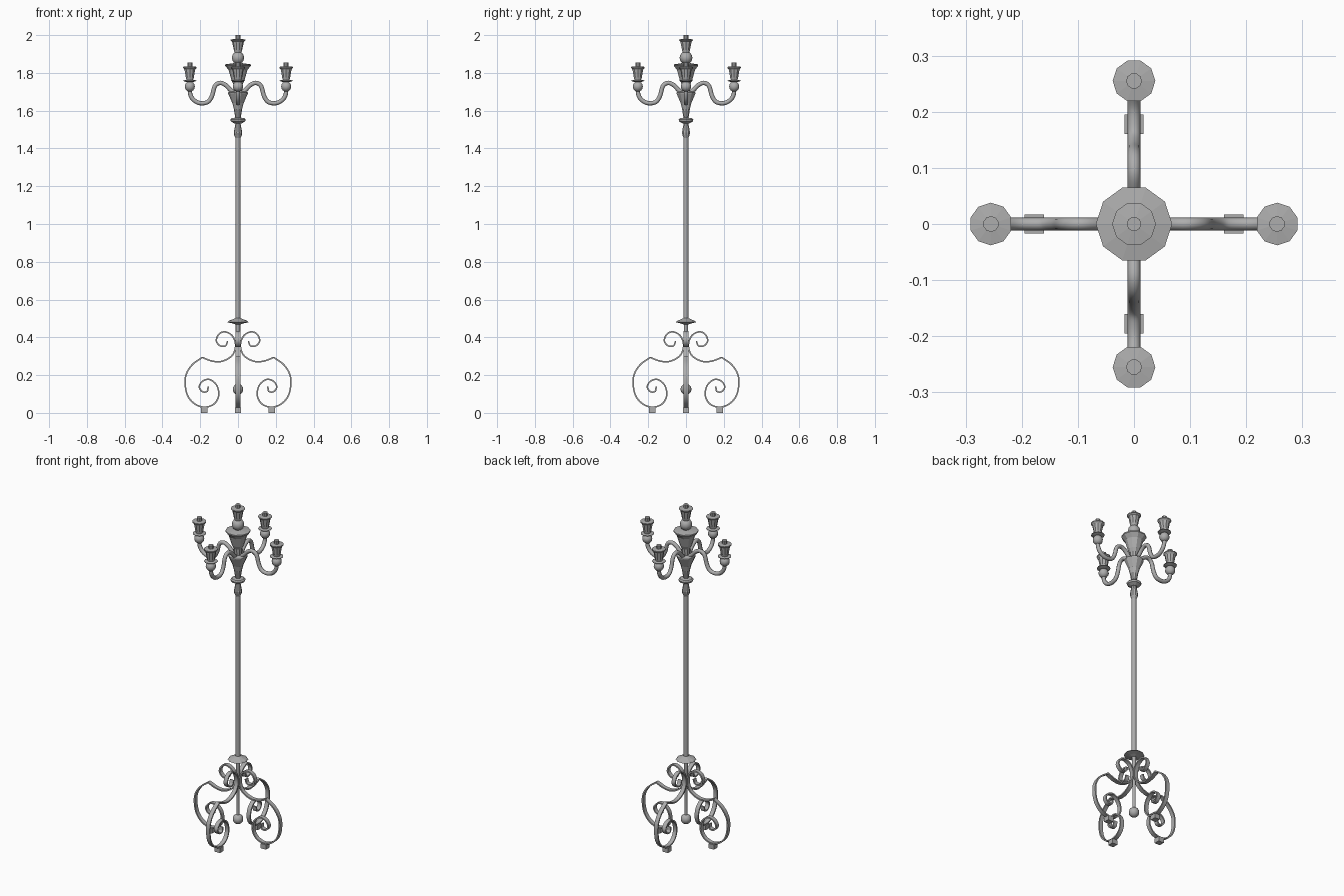
import bpy, bmesh
from math import sin, cos, pi, radians
from mathutils import Vector, Matrix

cube = bpy.data.objects.get("Cube")
if cube:
    bpy.data.objects.remove(cube, do_unlink=True)

iron = bpy.data.materials.new("grey_iron")
iron.use_nodes = True
GREY = (0.42, 0.42, 0.42, 1)
iron.diffuse_color = GREY
iron.node_tree.nodes["Principled BSDF"].inputs["Base Color"].default_value = GREY


def finish(name, bm, angle=0, turn=Matrix()):
    bmesh.ops.recalc_face_normals(bm, faces=bm.faces)
    mesh = bpy.data.meshes.new(name)
    bm.transform(turn)
    bm.to_mesh(mesh)
    bm.free()
    mesh.materials.append(iron)
    ob = bpy.data.objects.new(name, mesh)
    bpy.context.collection.objects.link(ob)
    if angle:
        bpy.ops.object.select_all(action='DESELECT')
        ob.select_set(True)
        bpy.context.view_layer.objects.active = ob
        bpy.ops.object.shade_smooth_by_angle(angle=radians(angle))


def skin(bm, rings):
    """Join a row of vertex rings and cap both ends."""
    n = len(rings[0])
    for a, b in zip(rings, rings[1:]):
        for i in range(n):
            j = (i + 1) % n
            bm.faces.new((a[i], a[j], b[j], b[i]))
    bm.faces.new(rings[0])
    bm.faces.new(rings[-1])


def lathe(name, profile, x=0, turn=Matrix(), sides=10, angle=0):
    bm = bmesh.new()
    angles = [2 * pi * (i + 0.5) / sides for i in range(sides)]
    skin(bm, [[bm.verts.new((x + r * cos(a), r * sin(a), z)) for a in angles]
              for r, z in profile])
    finish(name, bm, angle, turn)


def ball(name, radius, z, x=0, turn=Matrix()):
    bm = bmesh.new()
    bmesh.ops.create_uvsphere(bm, u_segments=10, v_segments=8, radius=radius,
                              matrix=Matrix.Translation((x, 0, z)))
    finish(name, bm, 40, turn)


def smooth_path(points, steps=5):
    """Catmull-Rom curve through (x, z) points."""
    p = [Vector(q) for q in points]
    p = [2 * p[0] - p[1]] + p + [2 * p[-1] - p[-2]]
    out = []
    for a, b, c, d in zip(p, p[1:], p[2:], p[3:]):
        for k in range(steps):
            t = k / steps
            out.append(0.5 * (2 * b + (c - a) * t + (2 * a - 5 * b + 4 * c - d) * t * t
                              + (3 * b - a - 3 * c + d) * t ** 3))
    return out + [p[-2]]


def sweep(name, points, section, turn):
    """Sweep a (normal, sideways) section along a path in the xz plane."""
    path = smooth_path(points)
    bm = bmesh.new()
    rings = []
    for i, p in enumerate(path):
        tan = (path[min(i + 1, len(path) - 1)] - path[max(i - 1, 0)]).normalized()
        rings.append([bm.verts.new((p.x - tan.y * u, v, p.y + tan.x * u)) for u, v in section])
    skin(bm, rings)
    finish(name, bm, 50, turn)


# Central pole, collars and vases
upright = Matrix.Rotation(pi / 2, 4, 'Z')
lathe("pole", [(0.013, 0.49), (0.013, 1.47)], turn=upright, angle=40)
lathe("base_collar", [(0.012, 0.468), (0.03, 0.474), (0.056, 0.48), (0.05, 0.487),
                      (0.022, 0.498), (0.013, 0.502)], turn=upright)
lathe("hanging_rod", [(0.009, 0.13), (0.009, 0.35), (0.012, 0.36), (0.012, 0.48)],
      turn=upright, angle=40)
ball("hanging_ball", 0.029, 0.125)
lathe("neck", [(0.013, 1.455), (0.02, 1.47), (0.022, 1.485), (0.014, 1.53), (0.014, 1.55)],
      turn=upright)
lathe("neck_collar", [(0.02, 1.533), (0.038, 1.543), (0.041, 1.553), (0.034, 1.56),
                      (0.014, 1.563)], turn=upright)
lathe("lower_vase", [(0.014, 1.56), (0.022, 1.61), (0.03, 1.64), (0.052, 1.69),
                     (0.052, 1.697), (0.024, 1.703)], turn=upright)
lathe("upper_vase", [(0.022, 1.7), (0.024, 1.74), (0.034, 1.76), (0.05, 1.815),
                     (0.068, 1.838), (0.068, 1.845), (0.02, 1.852)], turn=upright)
ball("top_ball", 0.034, 1.88)
lathe("top_cup", [(0.018, 1.905), (0.022, 1.92), (0.031, 1.965), (0.039, 1.972),
                  (0.039, 1.977), (0.013, 1.98)], turn=upright)
lathe("top_candle_stub", [(0.013, 1.975), (0.013, 2.0)], turn=upright)

# Paths for the repeated arms and legs
arm_path = [(0.015, 1.69), (0.04, 1.71), (0.065, 1.735), (0.095, 1.747), (0.122, 1.73),
            (0.137, 1.68), (0.155, 1.65), (0.18, 1.64), (0.21, 1.642), (0.238, 1.66),
            (0.252, 1.685), (0.255, 1.71)]
upper_leg = [(0.055, 0.38), (0.066, 0.355), (0.095, 0.355), (0.115, 0.382), (0.1, 0.418),
             (0.068, 0.429), (0.032, 0.41), (0.014, 0.37), (0.017, 0.33), (0.04, 0.295),
             (0.09, 0.272), (0.14, 0.275), (0.19, 0.294)]
lower_leg = [(0.19, 0.294), (0.245, 0.252), (0.278, 0.19), (0.272, 0.105), (0.235, 0.052),
             (0.18, 0.03), (0.127, 0.047), (0.102, 0.092), (0.112, 0.145), (0.148, 0.176),
             (0.185, 0.17), (0.205, 0.14), (0.19, 0.113), (0.163, 0.114), (0.158, 0.14)]
tube = [(0.0115 * cos(pi * k / 4), 0.0115 * sin(pi * k / 4)) for k in range(8)]
strap = [(-0.004, -0.012), (0.004, -0.012), (0.004, 0.012), (-0.004, 0.012)]

for side, deg in (("left", 0), ("back", 90), ("right", 180), ("front", 270)):
    turn = Matrix.Rotation(radians(deg), 4, 'Z')
    # Candle arm
    sweep(side + "_arm", arm_path, tube, turn)
    ball(side + "_arm_ball", 0.028, 1.728, 0.255, turn)
    lathe(side + "_drip_plate", [(0.02, 1.752), (0.037, 1.757), (0.037, 1.76), (0.018, 1.763)],
          0.255, turn)
    lathe(side + "_cup", [(0.018, 1.76), (0.022, 1.775), (0.03, 1.818), (0.038, 1.827),
                          (0.038, 1.832), (0.014, 1.835)], 0.255, turn)
    lathe(side + "_candle_stub", [(0.014, 1.83), (0.014, 1.855)], 0.255, turn)
    # Scrolled leg and foot block
    sweep(side + "_upper_scroll", upper_leg, strap, turn)
    sweep(side + "_lower_scroll", lower_leg, strap, turn)
    bm = bmesh.new()
    bmesh.ops.create_cube(bm, size=1, matrix=Matrix.Translation((0.178, 0, 0.014))
                          @ Matrix.Diagonal((0.035, 0.034, 0.028, 1)))
    finish(side + "_foot", bm, 0, turn)
